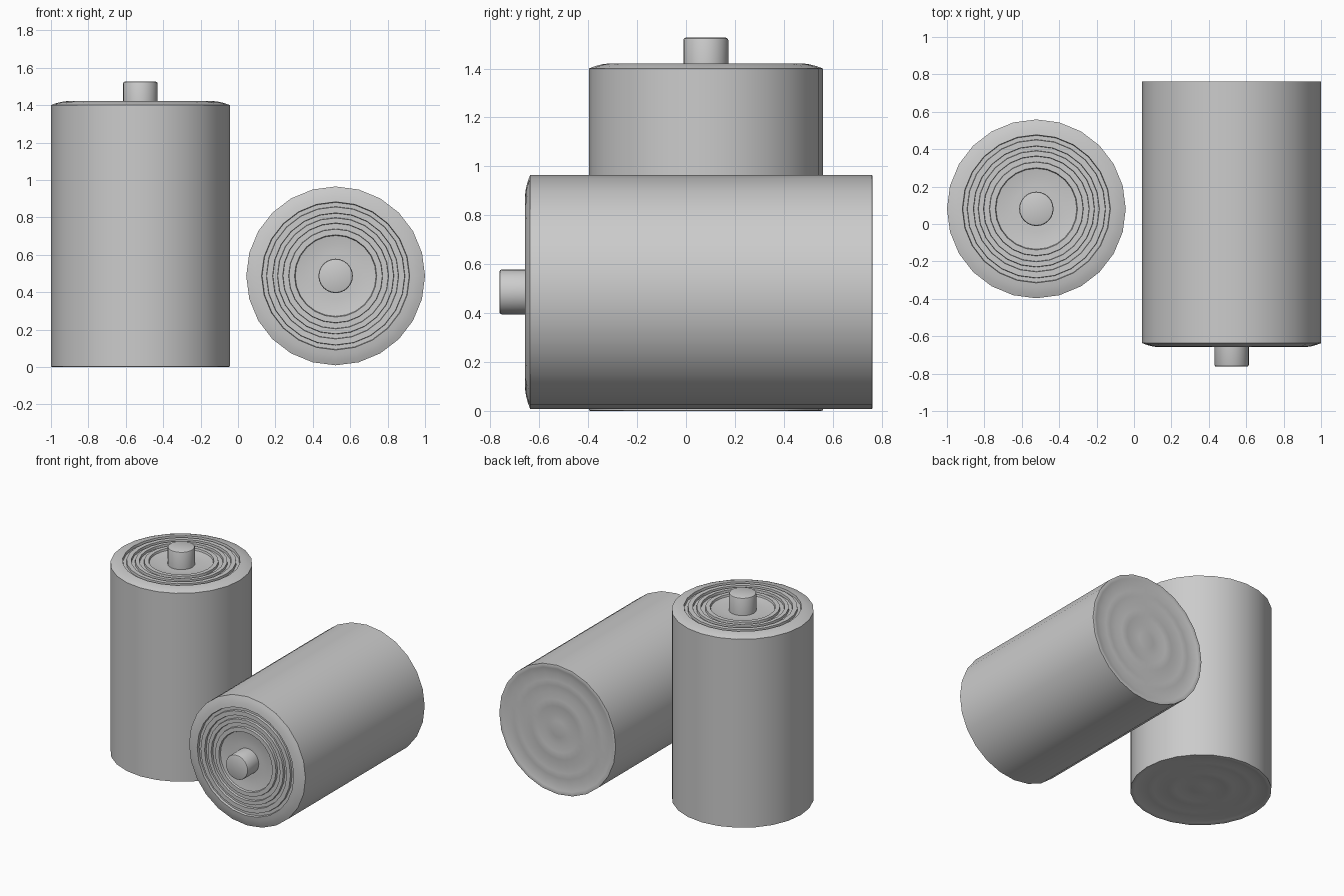
import bpy, bmesh, math

if "Cube" in bpy.data.objects:
    bpy.data.objects.remove(bpy.data.objects["Cube"])

SIDES = 24
R = 0.478


def lathe(name, profile, parent):
    """Revolve (radius, height) points around z; radius 0 becomes a pole."""
    bm = bmesh.new()
    rings = []
    for r, z in profile:
        n = 1 if r == 0 else SIDES
        rings.append([bm.verts.new((r * math.cos(2 * math.pi * i / SIDES),
                                    r * math.sin(2 * math.pi * i / SIDES), z))
                      for i in range(n)])
    for a, b in zip(rings, rings[1:]):
        for i in range(SIDES):
            j = (i + 1) % SIDES
            if len(a) == 1:
                bm.faces.new((a[0], b[j], b[i]))
            elif len(b) == 1:
                bm.faces.new((a[i], a[j], b[0]))
            else:
                bm.faces.new((a[i], a[j], b[j], b[i]))
    bmesh.ops.recalc_face_normals(bm, faces=bm.faces)
    mesh = bpy.data.meshes.new(name)
    bm.to_mesh(mesh)
    bm.free()
    obj = bpy.data.objects.new(name, mesh)
    bpy.context.collection.objects.link(obj)
    obj.parent = parent
    bpy.ops.object.select_all(action='DESELECT')
    obj.select_set(True)
    bpy.context.view_layer.objects.active = obj
    bpy.ops.object.shade_smooth_by_angle(angle=math.radians(32))


# One outline for the whole cell, split into parts so it stays closed
# Rippled base and straight side wall
base = [(0, 0.010), (0.06, 0.011), (0.12, 0.018), (0.17, 0.010), (0.22, 0.008),
        (0.27, 0.016), (0.32, 0.010), (0.36, 0.008), (0.41, 0.014), (0.45, 0.003)]
case = base + [(0.468, 0), (R, 0.002), (R, 1.40)]

# Rounded shoulder, three ring grooves, then a shallow dish
cap = [(R, 1.40), (0.455, 1.409), (0.425, 1.417), (0.396, 1.421)]
for outer, inner, ridge_end in ((0.395, 0.369, 0.337),
                                (0.337, 0.310, 0.283),
                                (0.283, 0.250, 0.220)):
    cap += [(outer - 0.002, 1.403), (inner + 0.002, 1.403),
            (inner, 1.420), (ridge_end, 1.420)]
cap += [(0.216, 1.406), (0.17, 1.398), (0.12, 1.396), (0, 1.396)]

# Positive terminal with a softened edge
nub = [(0.092, 1.39), (0.092, 1.516), (0.089, 1.523), (0.082, 1.526), (0, 1.526)]


def battery(prefix, location, tilt):
    root = bpy.data.objects.new(prefix, None)
    bpy.context.collection.objects.link(root)
    root.location = location
    root.rotation_euler = (tilt, 0, 0)
    lathe(prefix + "_case", case, root)
    lathe(prefix + "_top_cap", cap, root)
    lathe(prefix + "_terminal", nub, root)


battery("standing_battery", (-0.522, 0.081, 0), 0)
battery("lying_battery", (0.522, 0.763, 0.487), math.pi / 2)
